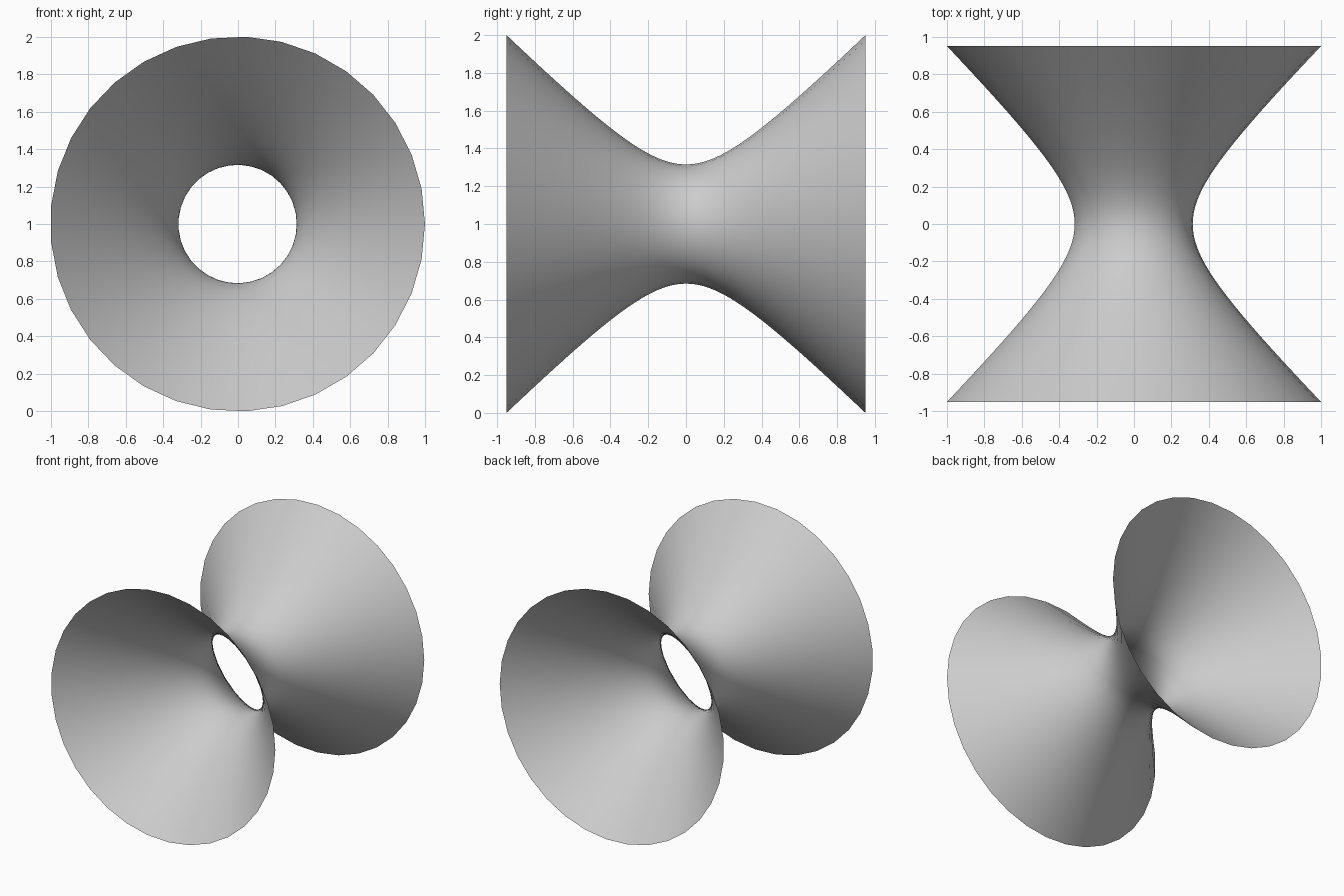
import bpy
import bmesh
import math

cube = bpy.data.objects.get("Cube")
if cube:
    bpy.data.objects.remove(cube, do_unlink=True)

RIM, HALF_LENGTH, THROAT = 1.001, 0.95, 0.316
SIDES, RINGS = 33, 48

# Hyperbola profile running along y, from rim to throat to rim
t_max = math.acosh(RIM / THROAT)
y_scale = HALF_LENGTH / math.sinh(t_max)
bm = bmesh.new()
profile = []
for i in range(RINGS + 1):
    t = t_max * (2 * i / RINGS - 1)
    profile.append(bm.verts.new((THROAT * math.cosh(t), y_scale * math.sinh(t), 0)))
edges = [bm.edges.new(pair) for pair in zip(profile, profile[1:])]

# Revolve the profile into an open double-flared tube
bmesh.ops.spin(bm, geom=profile + edges, cent=(0, 0, 0), axis=(0, 1, 0),
               angle=math.tau, steps=SIDES, use_duplicate=False)
bmesh.ops.remove_doubles(bm, verts=bm.verts[:], dist=0.0001)
bm.normal_update()

# Point the faces away from the axis
face = bm.faces[:][0]
centre = face.calc_center_median()
if face.normal.x * centre.x + face.normal.z * centre.z < 0:
    bmesh.ops.reverse_faces(bm, faces=bm.faces[:])

# Centre the odd-sided outline and stand it on the ground
xs = [v.co.x for v in bm.verts]
lowest = min(v.co.z for v in bm.verts)
bmesh.ops.translate(bm, verts=bm.verts[:],
                    vec=(-(min(xs) + max(xs)) / 2, 0, -lowest))

mesh = bpy.data.meshes.new("hyperboloid_shell")
bm.to_mesh(mesh)
bm.free()
mesh.shade_smooth()
shell = bpy.data.objects.new("hyperboloid_shell", mesh)
bpy.context.collection.objects.link(shell)
